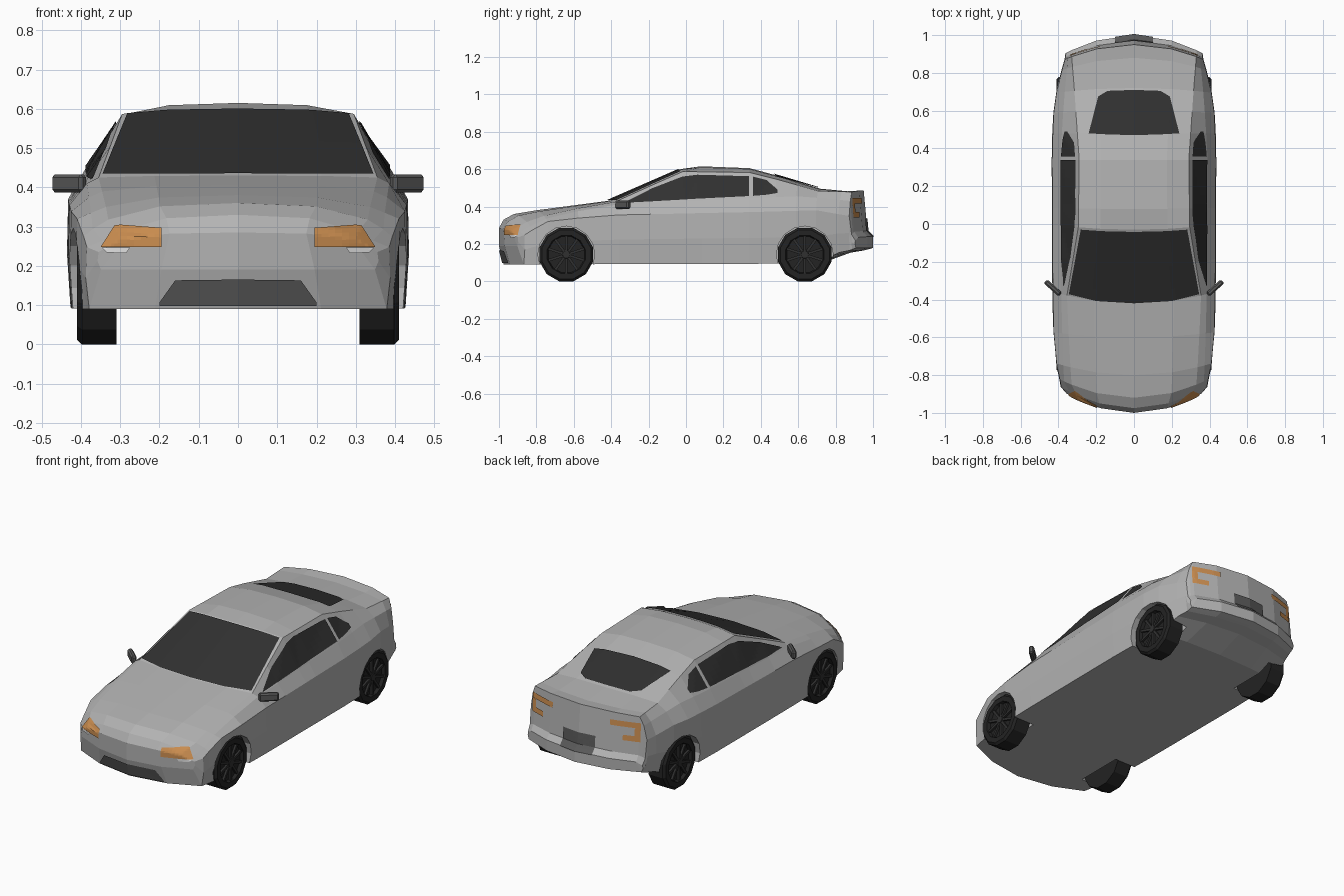
import bpy, bmesh, math
from mathutils import Vector, Matrix
from mathutils.bvhtree import BVHTree

if "Cube" in bpy.data.objects:
    bpy.data.objects.remove(bpy.data.objects["Cube"])


def material(name, r, g, b):
    m = bpy.data.materials.new(name)
    m.use_nodes = True
    m.diffuse_color = (r, g, b, 1)
    m.node_tree.nodes["Principled BSDF"].inputs["Base Color"].default_value = (r, g, b, 1)
    return m


paint = material("silver_paint", .45, .45, .45)
glass = material("dark_glass", .03, .03, .03)
rubber = material("black_rubber", .017, .017, .017)
rim_metal = material("dark_rim", .03, .03, .03)
trim = material("grey_trim", .1, .1, .1)
amber = material("amber_lamp", .6, .27, .08)
white = material("white_lamp", .85, .85, .85)


def make_object(name, bm, mat):
    mesh = bpy.data.meshes.new(name)
    bm.to_mesh(mesh)
    bm.free()
    mesh.materials.append(mat)
    ob = bpy.data.objects.new(name, mesh)
    bpy.context.collection.objects.link(ob)
    return ob


def at(profile, y):
    """Linear interpolation of a (y, value) profile."""
    if y <= profile[0][0]:
        return profile[0][1]
    for (a, p), (b, q) in zip(profile, profile[1:]):
        if y <= b:
            return p + (q - p) * (y - a) / (b - a)
    return profile[-1][1]


# Lengthwise profiles of the body shell
top_z = [(-1, .285), (-.975, .33), (-.92, .36), (-.8, .38), (-.42, .43), (-.03, .6), (.08, .615),
         (.34, .605), (.48, .567), (.72, .495), (.88, .48), (.95, .487), (.97, .27), (1, .24)]
roof_z = [(-1, .27), (-.93, .315), (-.8, .35), (-.42, .425), (-.03, .587), (.34, .582),
          (.48, .547), (.72, .483), (.95, .478), (.97, .265), (1, .235)]
belt_z = [(-1, .25), (-.93, .29), (-.8, .335), (-.42, .41), (.34, .445), (.6, .455),
          (.95, .43), (.97, .258), (1, .225)]
crease_z = [(-1, .235), (-.93, .27), (-.8, .32), (-.42, .355), (.34, .37), (.72, .38),
            (.95, .35), (.97, .25), (1, .218)]
floor_z = [(-1, .19), (-.975, .09), (.74, .095), (.8, .14), (.95, .165), (1, .178)]
roof_x = [(-1, .29), (-.93, .33), (-.42, .355), (-.03, .295), (.34, .29), (.48, .3), (.95, .33), (1, .33)]
belt_x = [(-1, .33), (-.93, .37), (-.42, .385), (.34, .39), (.6, .375), (.95, .35), (1, .345)]
crease_x = [(-1, .355), (-.975, .385), (-.8, .41), (-.6, .425), (-.4, .43), (.4, .433),
            (.6, .425), (.8, .4), (.95, .365), (1, .36)]
bow = [(-1, .11), (-.93, .09), (-.75, .035), (-.6, .02), (-.42, .045), (-.03, .02), (.1, 0),
       (.5, 0), (.72, -.02), (.95, -.08), (1, -.1)]
stations = [-1, -.975, -.92, -.8, -.6, -.42, -.23, -.03, .08, .34, .48, .6, .72, .88, .95, .97, 1]


def half_section(y):
    zb, zc, zr, zt = (at(p, y) for p in (floor_z, crease_z, roof_z, top_z))
    xc, xr = at(crease_x, y), at(roof_x, y)
    pts = [(0, zb), (xc * .55, zb), (xc - .006, zb), (xc + .003, zb + .5 * (zc - zb)), (xc, zc),
           (at(belt_x, y), at(belt_z, y)), (xr, zr), (xr * .6, zr + .8 * (zt - zr)), (0, zt)]
    return [Vector((x, y + at(bow, y) * (x / .37) ** 2, z)) for x, z in pts]


# Body shell
bm = bmesh.new()
rings = []
for y in stations:
    half = half_section(y)
    right = [bm.verts.new(p) for p in half]
    left = [bm.verts.new((-p.x, p.y, p.z)) for p in half[1:-1]]
    rings.append(right + left[::-1])
count = len(rings[0])
for a, b in zip(rings, rings[1:]):
    for i in range(count):
        j = (i + 1) % count
        bm.faces.new((a[i], a[j], b[j], b[i]))
for ring in (rings[0], rings[-1]):
    for sgn in (1, -1):
        row = [ring[sgn * i % count] for i in range(9)]
        for i in range(3):
            bm.faces.new((row[i], row[i + 1], row[7 - i], row[8 - i]))
        bm.faces.new(row[3:6])
bmesh.ops.recalc_face_normals(bm, faces=bm.faces)
shell = BVHTree.FromBMesh(bm)
body = make_object("body_shell", bm, paint)

# Wheel arches
wheels = [(name, sgn, y) for name, y in (("front", -.64), ("rear", .635)) for sgn in (1, -1)]
for name, sgn, y in wheels:
    bm = bmesh.new()
    bmesh.ops.create_cone(bm, cap_ends=True, segments=16, radius1=.152, radius2=.152, depth=.3,
                          matrix=Matrix.Translation((sgn * .44, y, .143)) @ Matrix.Rotation(math.pi / 2, 4, "Y"))
    cutter = make_object("arch_cutter", bm, paint)
    cutter.hide_render = True
    mod = body.modifiers.new("arch", "BOOLEAN")
    mod.object, mod.operation, mod.solver = cutter, "DIFFERENCE", "EXACT"
    bpy.context.view_layer.objects.active = body
    bpy.ops.object.modifier_apply(modifier=mod.name)
    bpy.data.objects.remove(cutter)


def patch(name, mat, low, high, direction, steps=6):
    """Thin plate between two outlines, laid on the shell along a direction."""
    d = Vector(direction)
    axis = max(range(3), key=lambda k: abs(d[k]))

    def lay(u, v):
        p = [u, v]
        p.insert(axis, 0)
        start = Vector(p) - d * 2
        hit = shell.ray_cast(start, d)[0] or shell.find_nearest(start)[0]
        return hit - d * .006

    def refine(line):
        out = [Vector(line[0])]
        for a, b in zip(line, line[1:]):
            out += [Vector(a).lerp(Vector(b), k / steps) for k in range(1, steps + 1)]
        return out

    bm = bmesh.new()
    lo, hi = refine(low), refine(high)
    grid = [[bm.verts.new(lay(*a.lerp(b, k / steps))) for a, b in zip(lo, hi)] for k in range(steps + 1)]
    for r, s in zip(grid, grid[1:]):
        for i in range(len(r) - 1):
            f = bm.faces.new((r[i], r[i + 1], s[i + 1], s[i]))
            f.normal_update()
            if f.normal.dot(d) > 0:
                f.normal_flip()
    return make_object(name, bm, mat)


def both(line):
    """Complete an outline that runs from the outer edge to the centre."""
    return [(-x, v) for x, v in line] + [(x, v) for x, v in line[-2::-1]]


down, back, forward = (0, 0, -1), (0, 1, 0), (0, -1, 0)

# Windscreen, rear window, grille and rear plate
patch("windscreen", glass, both([(.345, -.372), (.2, -.408), (0, -.42)]),
      both([(.282, -.03), (.17, -.038), (0, -.042)]), down)
patch("rear_window", glass, both([(.24, .48), (.15, .475), (0, .47)]),
      both([(.19, .675), (.14, .705), (0, .71)]), down)
patch("front_grille", trim, both([(.2, .097), (.16, .097), (0, .097)]),
      both([(.2, .107), (.16, .163), (0, .165)]), back)
patch("rear_plate", trim, both([(.1, .24), (0, .24)]), both([(.1, .335), (0, .335)]), forward)

for sgn, side in ((1, "left"), (-1, "right")):
    inward = (-sgn, 0, 0)
    # Side glass
    patch(side + "_door_window", glass, [(-.33, .42), (-.18, .428), (-.02, .437), (.06, .442), (.338, .456)],
          [(-.31, .432), (-.18, .498), (-.02, .56), (.06, .57), (.338, .562)], inward)
    patch(side + "_quarter_window", glass, [(.358, .457), (.43, .463), (.49, .473)],
          [(.358, .56), (.43, .542), (.49, .49)], inward)

    def flip(line):
        return [(sgn * x, z) for x, z in line]

    # Headlights
    patch(side + "_headlight", amber, flip([(.195, .248), (.3, .248), (.35, .248)]),
          flip([(.195, .297), (.3, .305), (.315, .303)]), back)
    patch(side + "_fog_light", white, flip([(.285, .232), (.335, .234)]),
          flip([(.275, .247), (.348, .247)]), back)
    # Bracket shaped tail lights
    for part, x0, x1, z0, z1 in (("upper", .18, .34, .415, .445), ("outer", .31, .34, .37, .415),
                                 ("lower", .25, .34, .34, .37)):
        patch(side + "_tail_light_" + part, amber, flip([(x0, z0), (x1, z0)]),
              flip([(x0, z1), (x1, z1)]), forward, 4)

    # Door mirror
    bm = bmesh.new()
    bmesh.ops.create_cube(bm, size=1, matrix=Matrix.Translation((sgn * .43, -.338, .41))
                          @ Matrix.Rotation(sgn * math.radians(42), 4, "Z")
                          @ Matrix.Diagonal((.105, .028, .046, 1)))
    bmesh.ops.bevel(bm, geom=bm.edges[:], offset=.008, segments=1, affect="EDGES")
    make_object(side + "_mirror", bm, trim)

# Wheels: tyre with a recessed face, then spokes and hub
for name, sgn, y in wheels:
    side = "left" if sgn > 0 else "right"
    place = Matrix.Translation((sgn * .36, y, .143)) @ Matrix.Rotation(sgn * math.pi / 2, 4, "Y")
    bm = bmesh.new()
    bmesh.ops.create_cone(bm, cap_ends=True, segments=12, radius1=.148, radius2=.148, depth=.1,
                          matrix=Matrix.Rotation(math.pi / 12, 4, "Z"))
    outer = max(bm.faces, key=lambda f: f.calc_center_median().z)
    bmesh.ops.bevel(bm, geom=list(outer.edges), offset=.012, segments=1, affect="EDGES")
    outer = max(bm.faces, key=lambda f: f.calc_center_median().z)
    bmesh.ops.inset_region(bm, faces=[outer], thickness=.03)
    bmesh.ops.inset_region(bm, faces=[outer], thickness=.006, depth=-.018)
    bm.transform(place)
    make_object(name + "_" + side + "_tyre", bm, rubber)

    bm = bmesh.new()
    for k in range(10):
        turn = Matrix.Rotation(k * math.tau / 10, 4, "Z")
        bmesh.ops.create_cube(bm, size=1, matrix=turn @ Matrix.Translation((.055, 0, .037))
                              @ Matrix.Diagonal((.09, .014, .014, 1)))
    bmesh.ops.create_cone(bm, cap_ends=True, segments=10, radius1=.026, radius2=.02, depth=.02,
                          matrix=Matrix.Translation((0, 0, .038)))
    bm.transform(place)
    make_object(name + "_" + side + "_rim", bm, rim_metal)
